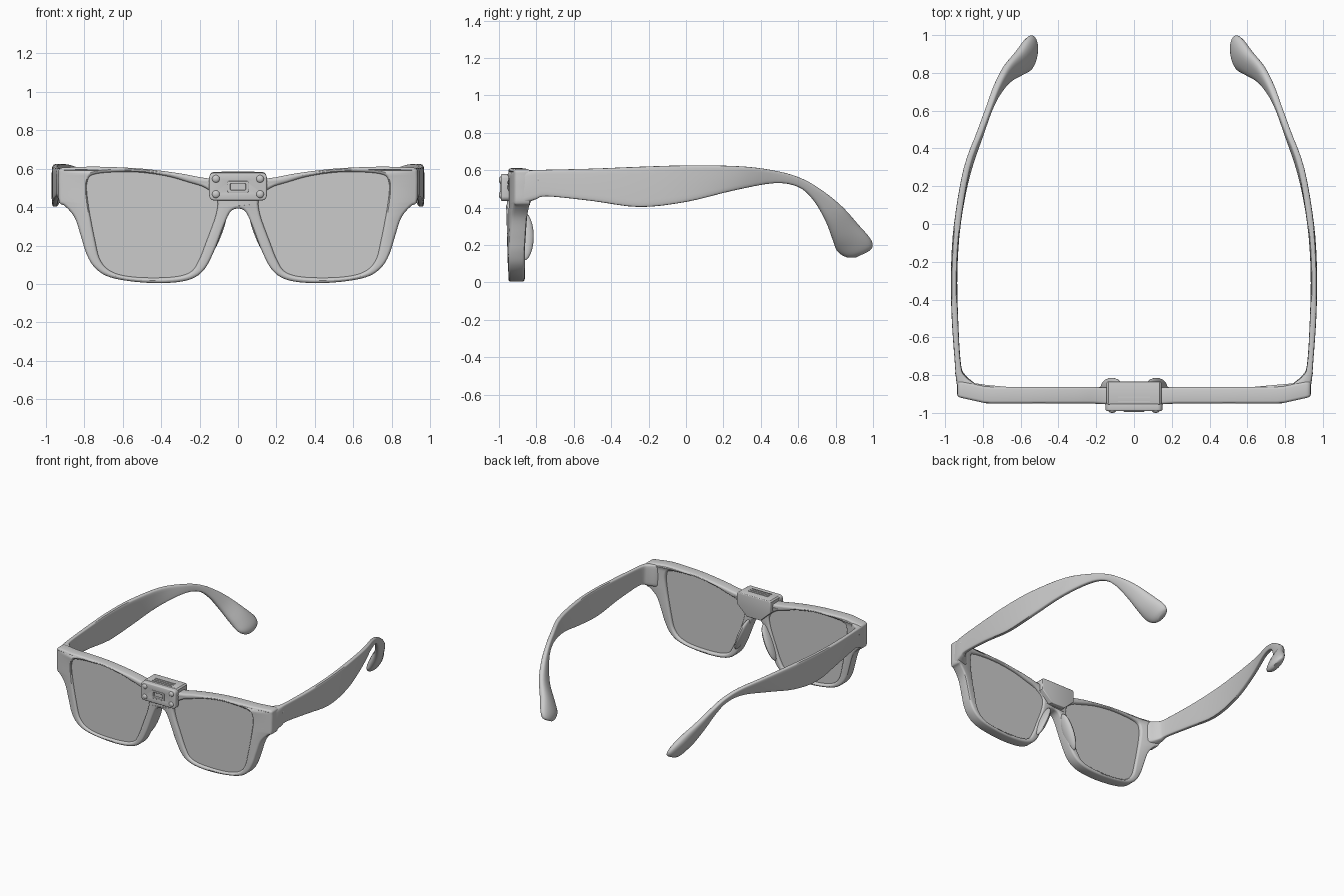
import bpy, bmesh, math
from mathutils import Vector, Matrix

old = bpy.data.objects.get("Cube")
if old:
    bpy.data.objects.remove(old, do_unlink=True)

grey = bpy.data.materials.new("plain grey")
grey.use_nodes = True
grey.diffuse_color = (0.6, 0.6, 0.6, 1)
grey.node_tree.nodes["Principled BSDF"].inputs["Base Color"].default_value = (0.6, 0.6, 0.6, 1)


def add_object(name, mesh, angle=35):
    mesh.materials.clear()
    mesh.materials.append(grey)
    ob = bpy.data.objects.new(name, mesh)
    bpy.context.collection.objects.link(ob)
    bpy.ops.object.select_all(action='DESELECT')
    ob.select_set(True)
    bpy.context.view_layer.objects.active = ob
    bpy.ops.object.shade_smooth_by_angle(angle=math.radians(angle))
    return ob


def from_bmesh(name, bm, angle=35):
    bmesh.ops.recalc_face_normals(bm, faces=bm.faces)
    mesh = bpy.data.meshes.new(name)
    bm.to_mesh(mesh)
    bm.free()
    return add_object(name, mesh, angle)


def smooth_path(points, steps=5, closed=True):
    """Catmull-Rom samples through points of any dimension."""
    n, out = len(points), []
    pick = lambda i: points[i % n] if closed else points[min(max(i, 0), n - 1)]
    for i in range(n if closed else n - 1):
        quad = [pick(i + k) for k in (-1, 0, 1, 2)]
        for s in range(steps):
            t = s / steps
            out.append([0.5 * (2 * b + (c - a) * t + (2 * a - 5 * b + 4 * c - d) * t * t
                               + (3 * b - a - 3 * c + d) * t ** 3) for a, b, c, d in zip(*quad)])
    if not closed:
        out.append(list(points[-1]))
    return out


def rounded_rect(w, h, r, cz):
    pts = []
    for k, (sx, sz) in enumerate(((1, 1), (-1, 1), (-1, -1), (1, -1))):
        for j in range(6):
            a = math.pi / 2 * (k + j / 5)
            pts.append((sx * (w - r) + r * math.cos(a), cz + sz * (h - r) + r * math.sin(a)))
    return pts


def plate(name, outlines, front, back, bevel=0.0, bend=None):
    """Solid standing in the xz plane; later outlines are holes."""
    curve = bpy.data.curves.new(name, 'CURVE')
    curve.dimensions, curve.fill_mode = '2D', 'BOTH'
    curve.extrude = (back - front) / 2 - bevel
    curve.bevel_depth, curve.offset, curve.bevel_resolution = bevel, -bevel, 2
    for pts in outlines:
        sp = curve.splines.new('POLY')
        sp.points.add(len(pts) - 1)
        for p, (x, z) in zip(sp.points, pts):
            p.co = (x, z, 0, 1)
        sp.use_cyclic_u = True
    tmp = bpy.data.objects.new(name + "_curve", curve)
    bpy.context.collection.objects.link(tmp)
    bpy.context.view_layer.update()
    mesh = bpy.data.meshes.new_from_object(tmp.evaluated_get(bpy.context.evaluated_depsgraph_get()))
    bpy.data.objects.remove(tmp, do_unlink=True)
    mesh.transform(Matrix.Translation((0, (front + back) / 2, 0)) @ Matrix.Rotation(math.pi / 2, 4, 'X'))
    bm = bmesh.new()
    bm.from_mesh(mesh)
    bmesh.ops.remove_doubles(bm, verts=bm.verts, dist=0.0002)
    for v in bm.verts:
        if bend:
            v.co.y += bend(v.co)
    return from_bmesh(name, bm)


def mirrored(points, s):
    return [(s * x, z) for x, z in points]


# Front frame: half outline mirrored, with two lens openings
half = [(0, .545), (.16, .55), (.3, .575), (.5, .6), (.72, .61), (.88, .607), (.928, .6), (.935, .57),
        (.935, .5), (.93, .425), (.9, .405), (.85, .345), (.815, .24), (.79, .16), (.75, .09),
        (.68, .04), (.56, .014), (.4, .004), (.26, .02), (.18, .07), (.125, .17), (.075, .3), (.04, .375), (0, .392)]
outer = smooth_path(half + mirrored(half[-2:0:-1], -1))
opening = [(.17, .5), (.11, .445), (.115, .36), (.165, .22), (.205, .12), (.25, .06), (.35, .035), (.53, .035),
           (.65, .06), (.715, .12), (.745, .23), (.78, .42), (.785, .53), (.74, .573), (.55, .583), (.38, .563), (.26, .53)]


def frame_bend(co):
    x = abs(co.x)
    return max(0, x - .78) * .22 - .014 * max(0, 1 - x / .22)


holes = [smooth_path(mirrored(opening, s)) for s in (1, -1)]
plate("front_frame", [outer] + holes, -.95, -.862, .014, frame_bend)

# Lenses, slightly oversize so that they sit inside the rims
for side, hole in zip(("left", "right"), holes):
    cx = .45 if side == "left" else -.45
    grown = [(cx + (x - cx) * 1.02, .3 + (z - .3) * 1.02) for x, z in hole]
    plate(side + "_lens", [grown], -.934, -.884)

# Temples: lofted between top and bottom lines
# top y, top z, bottom y, bottom z, centre x, thickness, squareness
stations = [(-.89, .6, -.89, .41, .88, .1, 6), (-.85, .6, -.85, .425, .888, .1, 6),
            (-.81, .6, -.8, .445, .917, .054, 6), (-.75, .602, -.74, .46, .932, .032, 6),
            (-.5, .608, -.5, .435, .948, .034, 6), (-.25, .618, -.25, .403, .952, .034, 6),
            (0, .625, 0, .43, .935, .036, 6), (.3, .62, .25, .49, .885, .036, 5),
            (.5, .592, .47, .53, .812, .036, 4), (.63, .55, .6, .51, .765, .036, 3.5),
            (.74, .483, .68, .44, .724, .044, 3), (.84, .4, .745, .33, .672, .06, 2.5),
            (.92, .31, .785, .225, .605, .085, 2.2), (.985, .235, .81, .165, .56, .085, 2),
            (.998, .19, .86, .134, .54, .065, 2), (.975, .165, .91, .133, .533, .035, 2)]
RING = 24
for side, s in (("left", 1), ("right", -1)):
    bm, rings = bmesh.new(), []
    for ty, tz, by, bz, cx, thick, power in smooth_path(stations, 4, False):
        top, bottom = Vector((s * cx, ty, tz)), Vector((s * cx, by, bz))
        mid, arm = (top + bottom) / 2, (top - bottom) / 2
        ring = []
        for k in range(RING):
            a = 2 * math.pi * k / RING
            c, d = (math.copysign(abs(f(a)) ** (2 / power), f(a)) for f in (math.cos, math.sin))
            ring.append(bm.verts.new(mid + arm * d + Vector((thick / 2 * c, 0, 0))))
        rings.append(ring)
    for r0, r1 in zip(rings, rings[1:]):
        for k in range(RING):
            j = (k + 1) % RING
            bm.faces.new((r0[k], r0[j], r1[j], r1[k]))
    bm.faces.new(rings[0])
    bm.faces.new(rings[-1])
    from_bmesh(side + "_temple", bm, 45)


def ellipsoid(name, centre, radii, tilt=0):
    bm = bmesh.new()
    bmesh.ops.create_uvsphere(bm, u_segments=20, v_segments=12, radius=1)
    bm.transform(Matrix.Translation(centre) @ Matrix.Rotation(tilt, 4, 'Y')
                 @ Matrix.Diagonal((*radii, 1)))
    from_bmesh(name, bm)


# Nose pads and hinge pins
for side, s in (("left", 1), ("right", -1)):
    ellipsoid(side + "_nose_pad", (s * .118, -.868, .245), (.026, .054, .14), -s * .4)
    ellipsoid(side + "_hinge_pin", (s * .941, -.79, .55), (.006, .008, .008))

# Camera housing on the bridge: tapered body, front plate with window
body = [(.135, .582), (-.135, .582), (-.145, .572), (-.145, .49), (-.06, .41), (.06, .41), (.145, .49), (.145, .572)]
plate("camera_body", [body], -.955, -.835, .006)
plate("camera_plate", [rounded_rect(.15, .072, .025, .507), rounded_rect(.045, .022, .006, .505)],
      -.99, -.945, .008)
plate("window_rim", [rounded_rect(.055, .03, .008, .505), rounded_rect(.04, .017, .005, .505)],
      -.995, -.97, .003)
plate("camera_window", [rounded_rect(.05, .025, .005, .505)], -.978, -.95)
for i, (sx, sz) in enumerate(((1, 1), (-1, 1), (-1, -1), (1, -1))):
    ellipsoid("screw_%d" % (i + 1), (sx * .115, -.988, .507 + sz * .04), (.02, .012, .02))

# Raised ribs on the housing top
for i in range(3):
    bm = bmesh.new()
    bmesh.ops.create_cube(bm, size=1)
    bm.transform(Matrix.Translation((0, -.94 + .022 * i, .582)) @ Matrix.Diagonal((.17, .007, .008, 1)))
    from_bmesh("top_rib_%d" % (i + 1), bm)
